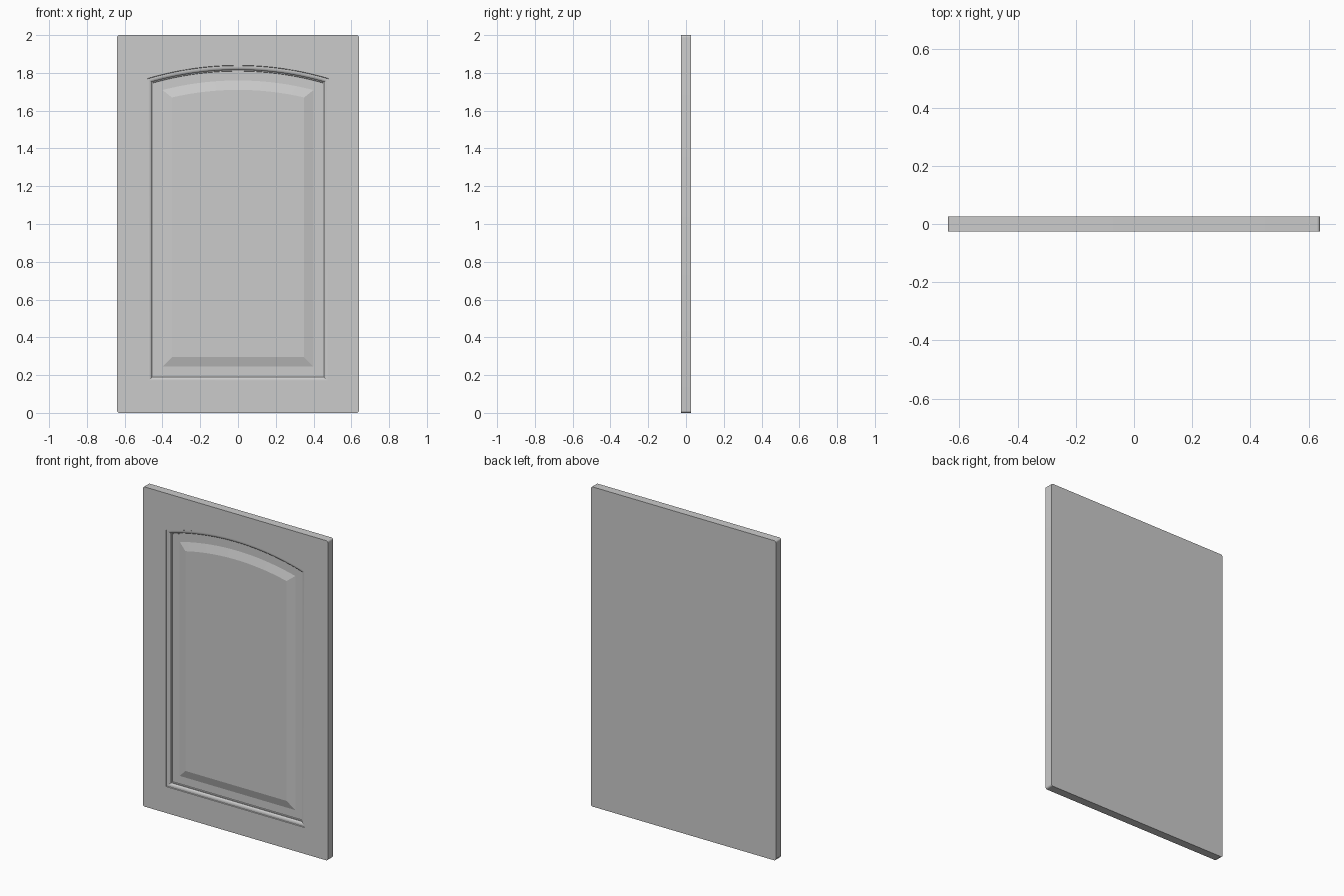
import bpy, bmesh
from math import sin, cos, sqrt, pi, radians

if "Cube" in bpy.data.objects:
    bpy.data.objects.remove(bpy.data.objects["Cube"])

FRONT, BACK = -0.026, 0.026
HALF_W, HEIGHT = 0.64, 2.0
ARCH_Z, ARCH_R = 0.16, 1.68      # arch centre height and radius of the opening
N = 32                           # segments across the top

bm = bmesh.new()


def rect_loop(y):
    pts = [(-HALF_W, 0), (HALF_W, 0), (HALF_W, HEIGHT), (-HALF_W, HEIGHT)]
    return [bm.verts.new((x, y, z)) for x, z in pts]


def arch_loop(inset, depth):
    hw, r = 0.48 - inset, ARCH_R - inset
    pts = [(-hw, 0.165 + inset), (hw, 0.165 + inset)]
    for i in range(N + 1):
        x = hw - 2 * hw * i / N
        pts.append((x, ARCH_Z + sqrt(r * r - x * x)))
    return [bm.verts.new((x, FRONT + depth, z)) for x, z in pts]


def bridge(a, b):
    for i in range(len(a)):
        j = (i + 1) % len(a)
        bm.faces.new((a[i], a[j], b[j], b[i]))


# Slab sides and back
front, back = rect_loop(FRONT), rect_loop(BACK)
bridge(front, back)
bm.faces.new(back)

# Moulding profile: small step, quarter round, step to the floor, raised bevel
profile = [(0, 0), (0.002, 0.004), (0.006, 0.004)]
for i in range(1, 10):
    t = i / 9 * pi / 2
    profile.append((0.006 + 0.018 * sin(t), 0.004 + 0.012 * (1 - cos(t))))
profile += [(0.029, 0.016), (0.031, 0.021), (0.08, 0.021), (0.13, 0.006)]
loops = [arch_loop(d, h) for d, h in profile]

# Flat frame around the opening
o = loops[0]
bm.faces.new((front[0], front[1], o[1], o[0]))
bm.faces.new((front[1], front[2], o[2], o[1]))
bm.faces.new((front[3], front[0], o[0], o[-1]))
mid = 2 + N // 2
top_mid = bmesh.utils.edge_split(bm.edges.get((front[2], front[3])), front[2], 0.5)[1]
bm.faces.new([front[2], top_mid] + o[2:mid + 1][::-1])
bm.faces.new([top_mid, front[3]] + o[mid:][::-1])

# Moulding, bevel and raised field
for a, b in zip(loops, loops[1:]):
    bridge(a, b)
bm.faces.new(loops[-1])

# Rounded slab corners
corners = [bm.edges.get((f, b)) for f, b in zip(front, back)]
bmesh.ops.bevel(bm, geom=corners, offset=0.012, segments=8, profile=0.5,
                affect='EDGES')
bmesh.ops.recalc_face_normals(bm, faces=bm.faces)

mesh = bpy.data.meshes.new("cabinet_door")
bm.to_mesh(mesh)
bm.free()
door = bpy.data.objects.new("cabinet_door", mesh)
bpy.context.collection.objects.link(door)
bpy.context.view_layer.objects.active = door
door.select_set(True)
bpy.ops.object.shade_smooth_by_angle(angle=radians(14))
